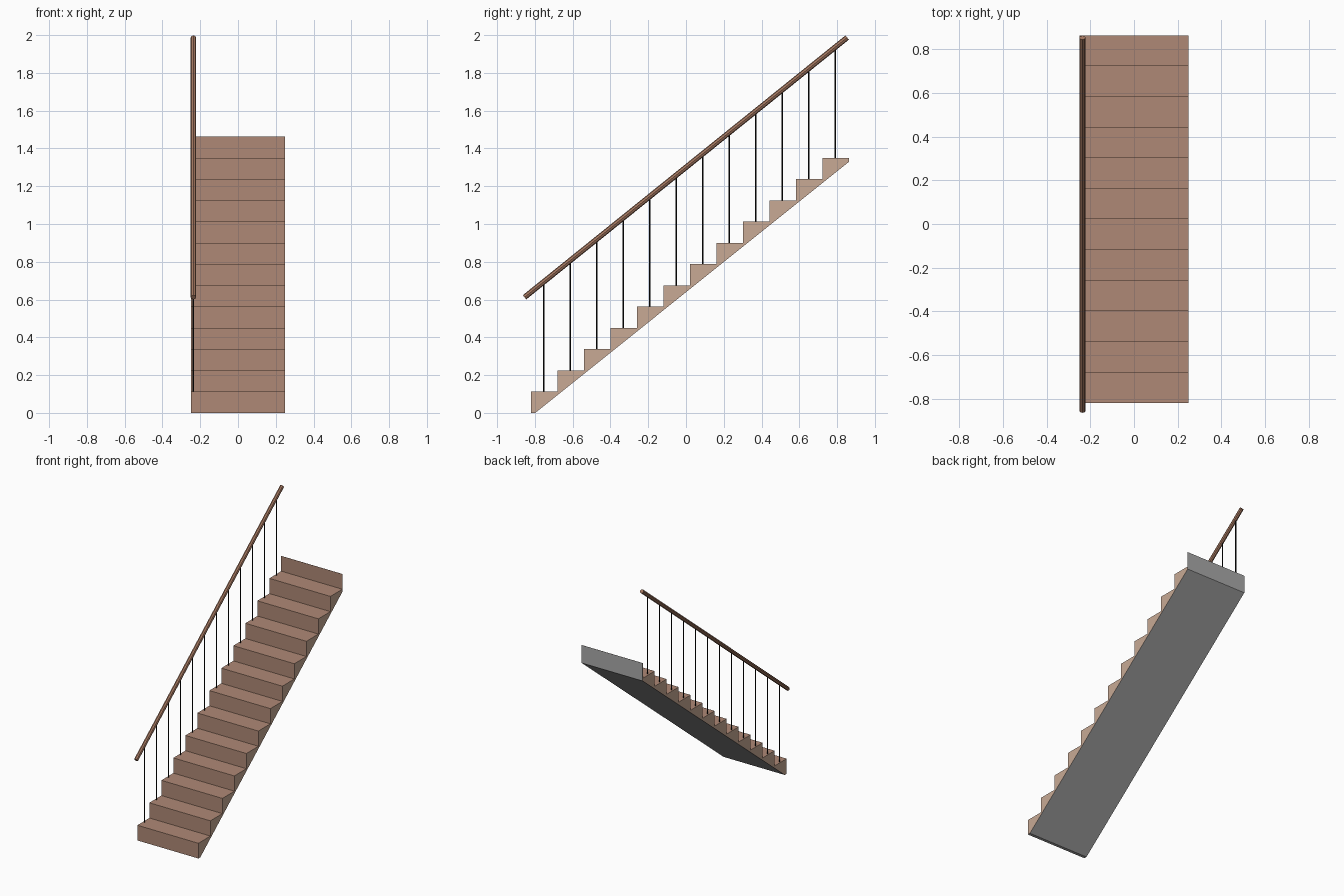
import bpy, bmesh
from mathutils import Vector

if "Cube" in bpy.data.objects:
    bpy.data.objects.remove(bpy.data.objects["Cube"])

STEPS, RISE, RUN = 12, 0.1125, 0.1403
Y0, HALF_W, RAIL_X = -0.82, 0.25, -0.236


def material(name, rgb):
    m = bpy.data.materials.new(name)
    m.diffuse_color = (*rgb, 1)
    m.use_nodes = True
    m.node_tree.nodes["Principled BSDF"].inputs["Base Color"].default_value = m.diffuse_color
    return m


step_wood = material("step_wood", (0.43, 0.25, 0.18))
side_wood = material("side_wood", (0.58, 0.40, 0.30))
rail_wood = material("rail_wood", (0.38, 0.19, 0.12))
black_metal = material("black_metal", (0.005, 0.005, 0.005))
under_grey = material("under_grey", (0.4, 0.4, 0.4))


def rod(name, a, b, radius, sides, mat):
    a, b = Vector(a), Vector(b)
    bpy.ops.mesh.primitive_cylinder_add(vertices=sides, radius=radius,
                                        depth=(b - a).length, location=(a + b) / 2)
    o = bpy.context.object
    o.name = name
    o.rotation_euler = (b - a).to_track_quat('Z', 'Y').to_euler()
    o.data.materials.append(mat)
    return o


# Stair flight: saw-tooth profile, thin top riser, sloping underside
y_end = Y0 + STEPS * RUN
profile = [(Y0, 0)]
for i in range(STEPS):
    z = (i + 1) * RISE
    profile += [(Y0 + i * RUN, z), (Y0 + (i + 1) * RUN - (0.001 if i == STEPS - 1 else 0), z)]
profile += [(y_end - 0.001, (STEPS + 1) * RISE), (y_end, (STEPS + 1) * RISE),
            (y_end, 1.33), (-0.798, 0)]

bm = bmesh.new()
face = bm.faces.new([bm.verts.new((-HALF_W, y, z)) for y, z in profile])
ext = bmesh.ops.extrude_face_region(bm, geom=[face])
bmesh.ops.translate(bm, vec=(2 * HALF_W, 0, 0),
                    verts=[v for v in ext["geom"] if isinstance(v, bmesh.types.BMVert)])
bmesh.ops.recalc_face_normals(bm, faces=bm.faces)
for f in bm.faces:
    n = f.normal
    f.material_index = 1 if abs(n.x) > 0.5 else 2 if n.y > 0.5 or n.z < -0.5 else 0
mesh = bpy.data.meshes.new("stair_flight")
bm.to_mesh(mesh)
bm.free()
for m in (step_wood, side_wood, under_grey):
    mesh.materials.append(m)
bpy.context.collection.objects.link(bpy.data.objects.new("stair_flight", mesh))

# Sloping handrail
start, end = Vector((RAIL_X, -0.855, 0.612)), Vector((RAIL_X, 0.853, 1.987))
rod("handrail", start, end, 0.0145, 8, rail_wood)

# One baluster per tread, reaching up into the rail
slope = (end.z - start.z) / (end.y - start.y)
for i in range(STEPS):
    y = -0.754 + i * RUN
    rod(f"baluster_{i + 1}", (RAIL_X - 0.001, y, (i + 1) * RISE),
        (RAIL_X - 0.001, y, start.z + slope * (y - start.y)), 0.004, 8, black_metal)
